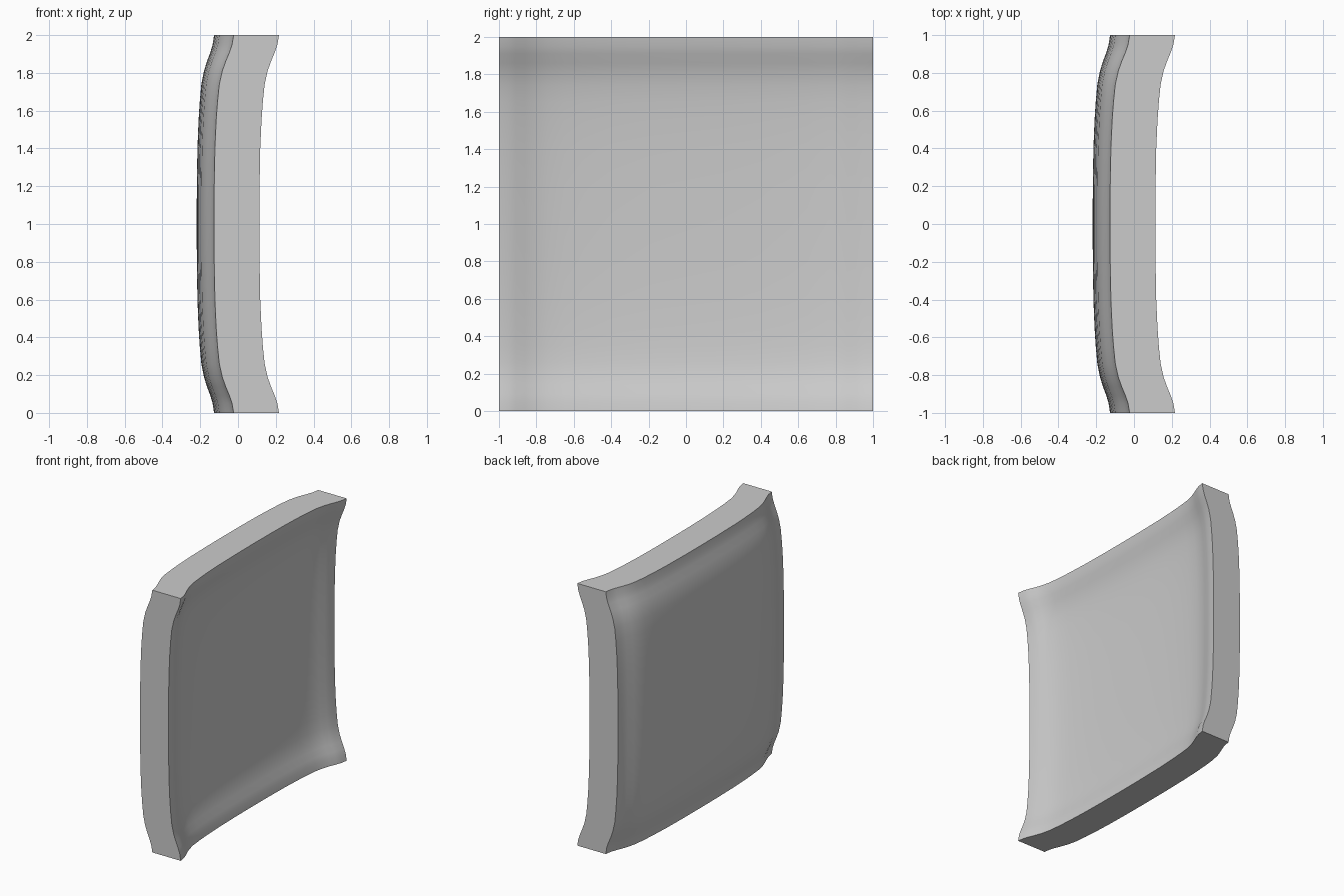
import bpy
import bmesh

if "Cube" in bpy.data.objects:
    bpy.data.objects.remove(bpy.data.objects["Cube"])

# Rise of the dished sheet from its middle (0) to its rim (1)
RISE = [(0, 0), (.2, .01), (.4, .045), (.55, .11), (.65, .18), (.74, .27),
        (.81, .42), (.86, .59), (.91, .79), (.95, .92), (1, 1)]
profile = [(-t, r) for t, r in RISE[:0:-1]] + RISE
n = len(profile)
THICK = 0.24

grey = bpy.data.materials.new("plain grey")
grey.diffuse_color = (0.6, 0.6, 0.6, 1)
grey.use_nodes = True
grey.node_tree.nodes["Principled BSDF"].inputs["Base Color"].default_value = grey.diffuse_color

bm = bmesh.new()


def sheet(offset):
    """Grid of vertices for one dished side of the panel."""
    return [[bm.verts.new((offset + .092 * (a + b) + .012 * a * b, y, z + 1))
             for z, b in profile] for y, a in profile]


# Convex back sheet and concave front sheet
back = sheet(-0.219)
front = sheet(-0.219 + THICK)
for i in range(n - 1):
    for j in range(n - 1):
        for s in (back, front):
            bm.faces.new((s[i][j], s[i + 1][j], s[i + 1][j + 1], s[i][j + 1]))

# Flat rim walls joining the sheets
for i in range(n - 1):
    for k in (0, n - 1):
        bm.faces.new((back[i][k], back[i + 1][k], front[i + 1][k], front[i][k]))
        bm.faces.new((back[k][i], back[k][i + 1], front[k][i + 1], front[k][i]))

bmesh.ops.recalc_face_normals(bm, faces=bm.faces)
mesh = bpy.data.meshes.new("dished_panel")
bm.to_mesh(mesh)
bm.free()
mesh.materials.append(grey)
panel = bpy.data.objects.new("dished_panel", mesh)
bpy.context.collection.objects.link(panel)

# Smooth dish, sharp rim
bpy.context.view_layer.objects.active = panel
panel.select_set(True)
bpy.ops.object.shade_smooth_by_angle(angle=0.7)
